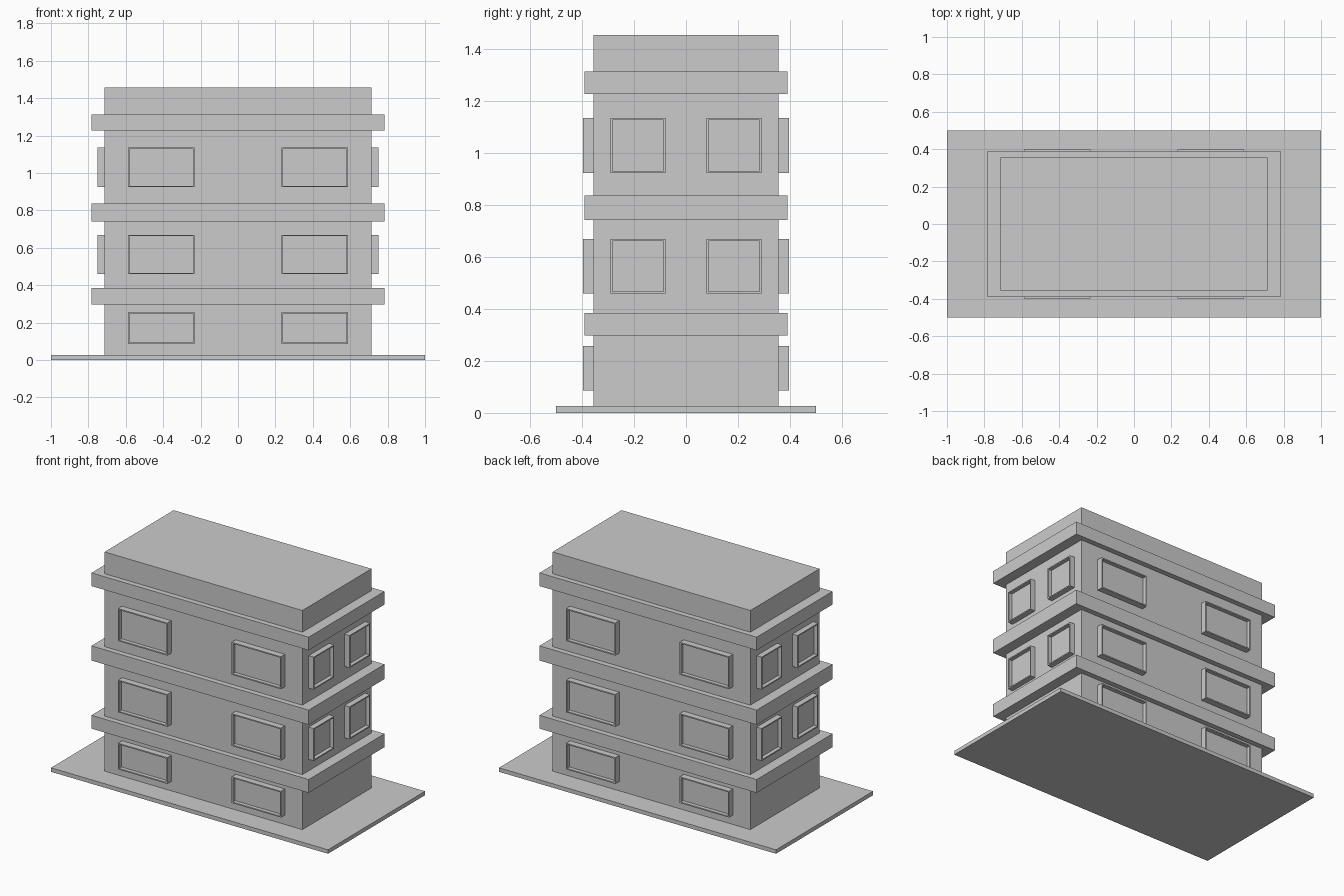
import bpy, bmesh
from math import pi
from mathutils import Matrix, Vector

if "Cube" in bpy.data.objects:
    bpy.data.objects.remove(bpy.data.objects["Cube"])


def finish(name, bm):
    bmesh.ops.recalc_face_normals(bm, faces=bm.faces)
    mesh = bpy.data.meshes.new(name)
    bm.to_mesh(mesh)
    bm.free()
    obj = bpy.data.objects.new(name, mesh)
    bpy.context.collection.objects.link(obj)
    return obj


def box(name, hx, hy, z0, z1):
    bm = bmesh.new()
    m = Matrix.Translation((0, 0, (z0 + z1) / 2)) @ Matrix.Diagonal((2 * hx, 2 * hy, z1 - z0, 1))
    bmesh.ops.create_cube(bm, size=1, matrix=m)
    return finish(name, bm)


def window(name, centre, width, z0, z1, wall, depth, angle):
    """Framed window on the wall facing -y, then turned about z."""
    bm = bmesh.new()
    m = (Matrix.Translation((centre, -wall - depth / 2, (z0 + z1) / 2))
         @ Matrix.Diagonal((width, depth, z1 - z0, 1)))
    bmesh.ops.create_cube(bm, size=1, matrix=m)
    bm.normal_update()
    pane = min(bm.faces, key=lambda f: f.calc_center_median().y)
    # raised rim, then sunken pane
    bmesh.ops.inset_region(bm, faces=[pane], thickness=0.011)
    sunk = bmesh.ops.extrude_discrete_faces(bm, faces=[pane])["faces"][0]
    bmesh.ops.translate(bm, verts=sunk.verts, vec=Vector((0, 0.025, 0)))
    bmesh.ops.transform(bm, matrix=Matrix.Rotation(angle, 4, "Z"), verts=bm.verts)
    return finish(name, bm)


# Ground slab and main block
box("ground_slab", 1.0, 0.5, 0, 0.026)
box("building_body", 0.714, 0.356, 0.026, 1.456)

# Ledges between the storeys
for i, (z0, z1) in enumerate([(0.298, 0.385), (0.742, 0.838), (1.228, 1.314)]):
    box(f"floor_ledge_{i + 1}", 0.784, 0.391, z0, z1)

# Windows: front and back on every storey, sides on the upper two
storeys = [(0.087, 0.258), (0.459, 0.67), (0.924, 1.136)]
for i, (z0, z1) in enumerate(storeys):
    for s in (-1, 1):
        for side, angle in (("front", 0), ("back", pi)):
            window(f"{side}_window_{i + 1}_{'left' if s < 0 else 'right'}",
                   s * 0.41, 0.355, z0, z1, 0.356, 0.041, angle)
        if i > 0:
            for side, angle in (("right", pi / 2), ("left", -pi / 2)):
                window(f"{side}_window_{i + 1}_{'near' if s < 0 else 'far'}",
                       s * 0.185, 0.212, z0, z1, 0.714, 0.036, angle)
